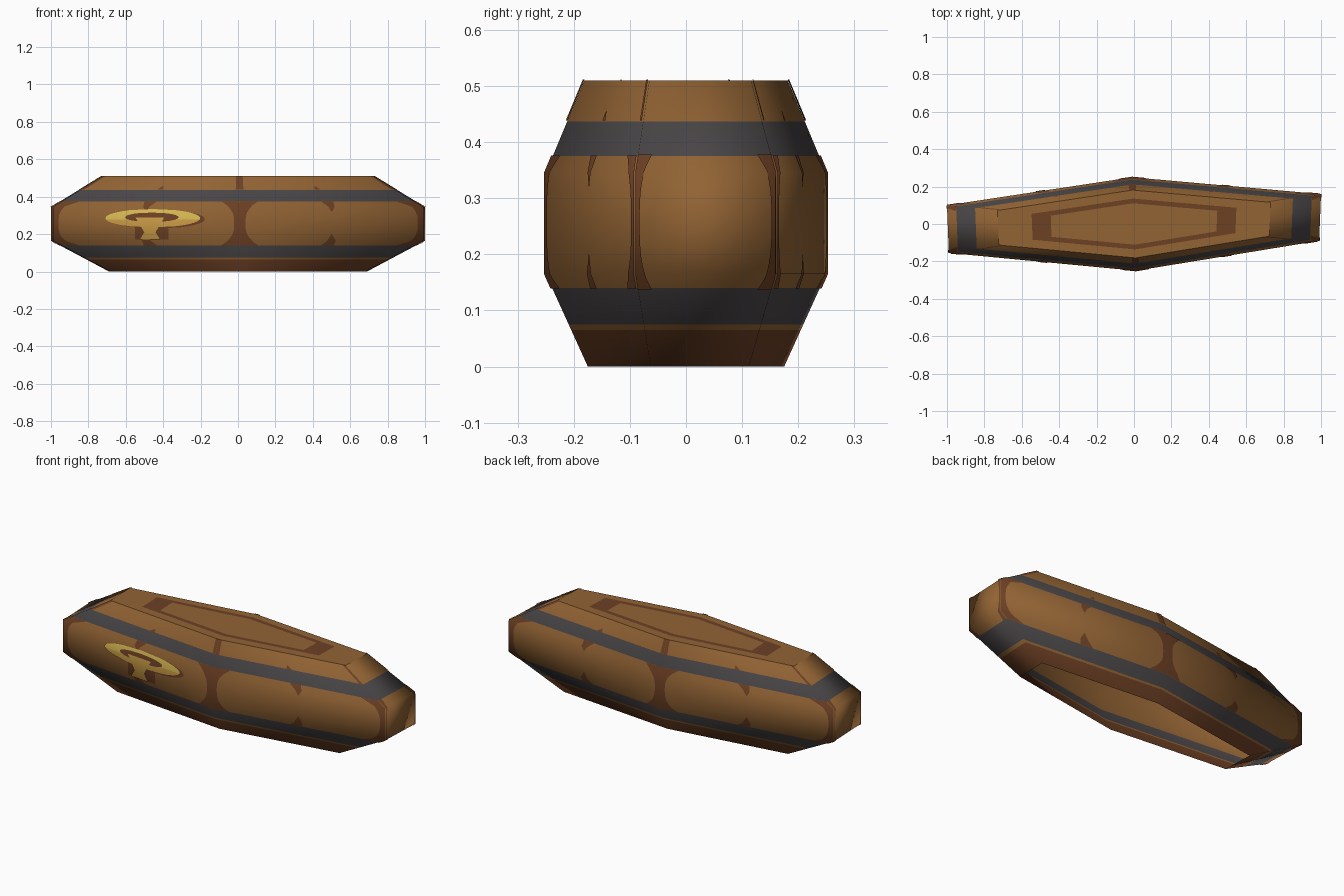
import bpy
from mathutils import Vector

if "Cube" in bpy.data.objects:
    bpy.data.objects.remove(bpy.data.objects["Cube"], do_unlink=True)


def make_material(name, colour):
    m = bpy.data.materials.new(name)
    m.use_nodes = True
    m.diffuse_color = (*colour, 1)
    m.node_tree.nodes["Principled BSDF"].inputs["Base Color"].default_value = (*colour, 1)
    return m


MATS = [make_material("light wood", (0.287, 0.125, 0.034)),
        make_material("dark wood", (0.155, 0.052, 0.018)),
        make_material("iron grey", (0.068, 0.061, 0.065)),
        make_material("pale yellow", (0.68, 0.48, 0.085)),
        make_material("gold", (0.59, 0.33, 0.06))]
WOOD, DARK, IRON, YELLOW, GOLD = range(5)

# Six-cornered plan of the barrel and its four height levels (z, x scale, y scale)
PLAN = [(1, 0.16), (-0.01, 0.25), (-1, 0.10), (-0.99, -0.155), (0.01, -0.25), (0.99, -0.09)]
LEVELS = [(0, 0.69, 0.70), (0.165, 1, 1), (0.345, 1, 1), (0.51, 0.73, 0.725)]
LONG_SIDES, END_SIDES, FRONT_LEFT = (0, 1, 3, 4), (2, 5), 3


def corner(i, level):
    z, sx, sy = LEVELS[level]
    x, y = PLAN[i % 6]
    return Vector((x * sx, y * sy, z))


def face_normal(i, k):
    a, b, c = corner(i, k), corner(i + 1, k), corner(i, k + 1)
    return (b - a).cross(c - a).normalized()


def corner_normal(i, level):
    n = Vector()
    for k in (level - 1, level):
        if 0 <= k < 3:
            n += face_normal(i % 6, k) + face_normal((i - 1) % 6, k)
    return n.normalized()


def surface(side, t, z, offset=0):
    """Point and smooth normal on a side, t running along it."""
    k = 0 if z < LEVELS[1][0] else 1 if z < LEVELS[2][0] else 2
    s = (z - LEVELS[k][0]) / (LEVELS[k + 1][0] - LEVELS[k][0])

    def blend(f):
        low = f(side, k).lerp(f(side + 1, k), t)
        return low.lerp(f(side, k + 1).lerp(f(side + 1, k + 1), t), s)

    n = blend(corner_normal).normalized()
    return blend(corner) + face_normal(side, k) * offset, n


class Part:
    """Collects strips of quads that follow the barrel wall."""

    def __init__(self, name):
        self.name, self.verts, self.normals, self.faces, self.mats = name, [], [], [], []

    def strip(self, side, zs, lo, hi, mat, offset=0, cols=1):
        base = len(self.verts)
        for z in zs:
            for c in range(cols + 1):
                t = lo(z) + (hi(z) - lo(z)) * c / cols
                p, n = surface(side, t, z, offset)
                self.verts.append(p)
                self.normals.append(n)
        for r in range(len(zs) - 1):
            for c in range(cols):
                a = base + r * (cols + 1) + c
                self.faces.append((a, a + 1, a + cols + 2, a + cols + 1))
                self.mats.append(mat(0.5 * (zs[r] + zs[r + 1])) if callable(mat) else mat)

    def band(self, side, zs, centre, half, mat, offset):
        self.strip(side, zs, lambda z: centre - half(z), lambda z: centre + half(z), mat, offset)

    def ellipse(self, side, t, z, rt, rz, mat, offset, rows=16):
        zs = [z + rz * (2 * i / rows - 1) for i in range(rows + 1)]
        self.band(side, zs, t, lambda h: 0.003 + rt * max(0, 1 - ((h - z) / rz) ** 2) ** 0.5,
                  mat, offset)

    def build(self, smooth=True):
        me = bpy.data.meshes.new(self.name)
        me.from_pydata(self.verts, [], self.faces)
        for m in MATS:
            me.materials.append(m)
        for p, m in zip(me.polygons, self.mats):
            p.material_index = m
            p.use_smooth = smooth
        me.update()
        if smooth:
            me.normals_split_custom_set_from_vertices(self.normals)
        ob = bpy.data.objects.new(self.name, me)
        bpy.context.collection.objects.link(ob)


def wall_colour(z):
    if 0.075 < z < 0.14 or 0.375 < z < 0.437:
        return IRON
    return DARK if z < 0.065 else WOOD


# Barrel wall with two iron hoops, open underneath
wall = Part("barrel_wall")
WALL_Z = [0, 0.065, 0.075, 0.14, 0.165, 0.255, 0.345, 0.375, 0.437, 0.51]
for side in range(6):
    wall.strip(side, WALL_Z, lambda z: 0, lambda z: 1, wall_colour, cols=8)
wall.build()

# Dark stave joints: waisted at the corners, small notches at mid side
MID, HALF = 0.2575, 0.1175
joint_z = sorted([MID + HALF * i / 6 for i in range(-6, 7)] + [0.165, 0.345])
joints = Part("stave_joints")


def waist(z):
    return 0.03 + 0.075 * (abs(z - MID) / HALF) ** 3


for side in range(6):
    joints.strip(side, joint_z, lambda z: 0, waist, DARK, 0.003)
    joints.strip(side, joint_z, lambda z: 1 - waist(z), lambda z: 1, DARK, 0.003)
for side in LONG_SIDES:
    joints.band(side, [0.14, 0.165, 0.2], 0.5, lambda z: 0.002 + (0.2 - z) * 0.6, DARK, 0.003)
    joints.band(side, [0.32, 0.345, 0.375], 0.5, lambda z: 0.002 + (z - 0.32) * 0.6, DARK, 0.003)
    joints.band(side, [0.437, 0.455], 0.5, lambda z: 0.002 + (0.455 - z), DARK, 0.003)
    for t in (0.012, 0.988):
        joints.band(side, [0.437, 0.51], t, lambda z: 0.012, DARK, 0.003)
joints.build()

# Painted yellow ring with a short stem on the front
mark = Part("painted_ring")
mark.ellipse(FRONT_LEFT, 0.56, 0.28, 0.25, 0.05, DARK, 0.004)
mark.band(FRONT_LEFT, [0.17, 0.2, 0.24], 0.53, lambda z: 0.09, DARK, 0.004)
mark.ellipse(FRONT_LEFT, 0.535, 0.285, 0.25, 0.049,
             lambda z: YELLOW if z > 0.28 else GOLD, 0.006)
mark.ellipse(FRONT_LEFT, 0.53, 0.29, 0.14, 0.025, DARK, 0.0075)
mark.band(FRONT_LEFT, [0.17, 0.19, 0.21, 0.23, 0.25, 0.27, 0.29], 0.52,
          lambda z: 0.03 + 0.6 * abs(z - 0.21), GOLD, 0.009)
mark.build()

# Flat lid with a thin dark painted ring
lid = Part("lid")
lid.verts = [corner(i, 3) for i in range(6)]
lid.faces, lid.mats = [tuple(range(6))], [WOOD]
lid.build(smooth=False)

ring = Part("lid_ring")
for scale in (0.75, 0.61):
    for i in range(6):
        p = corner(i, 3)
        ring.verts.append((p.x * scale, p.y * scale, p.z + 0.002))
for i in range(6):
    j = (i + 1) % 6
    ring.faces.append((i, j, j + 6, i + 6))
    ring.mats.append(DARK)
ring.build(smooth=False)
